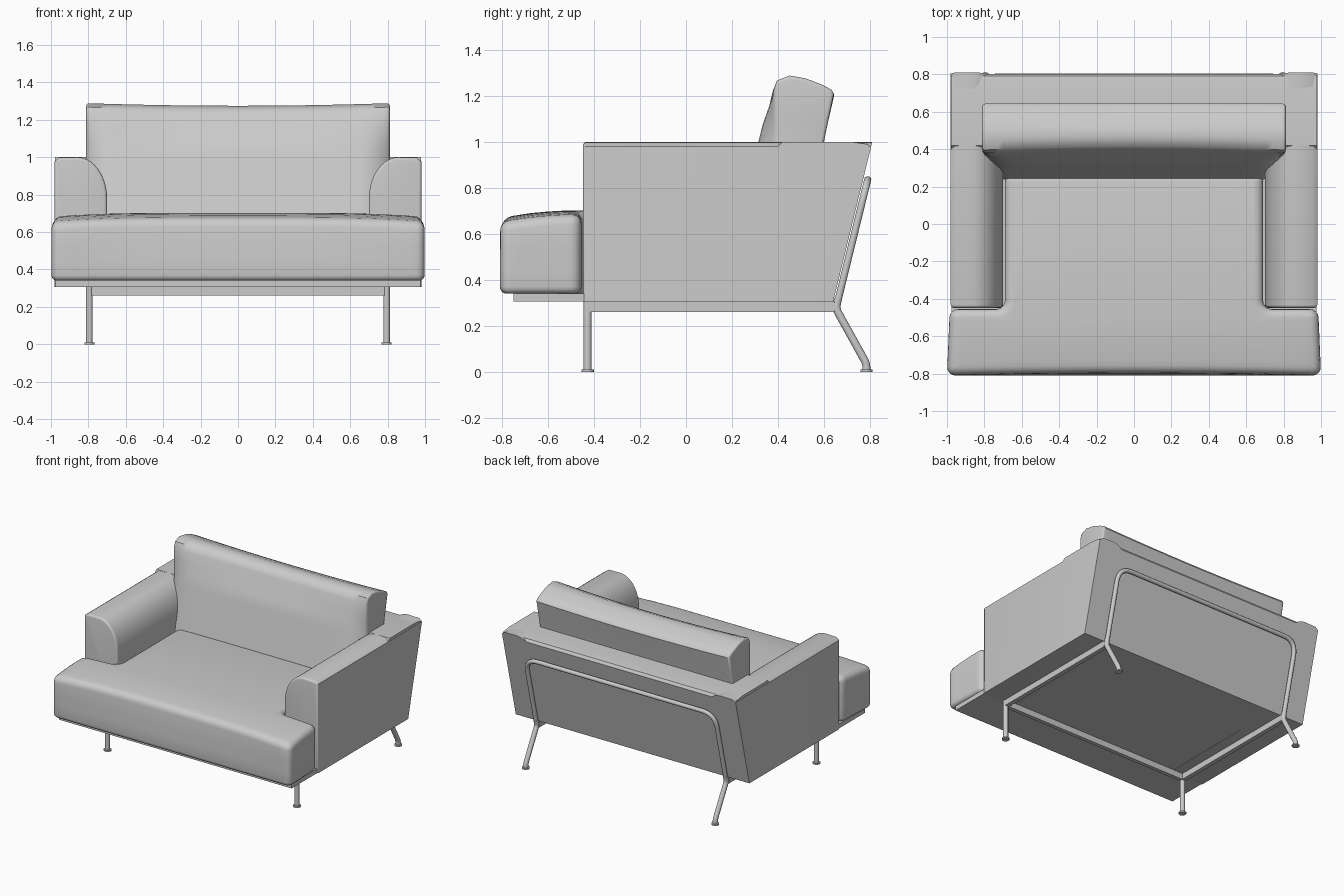
import bpy, bmesh, math
from mathutils import Vector

cube = bpy.data.objects.get("Cube")
if cube:
    bpy.data.objects.remove(cube, do_unlink=True)

# One plain grey for everything
grey = bpy.data.materials.new("soft_grey")
grey.use_nodes = True
GREY = (0.6, 0.6, 0.6, 1)
grey.diffuse_color = GREY
for node in grey.node_tree.nodes:
    if node.type == 'BSDF_PRINCIPLED':
        node.inputs["Base Color"].default_value = GREY


def finish(obj):
    obj.data.materials.clear()
    obj.data.materials.append(grey)
    bpy.ops.object.select_all(action='DESELECT')
    obj.select_set(True)
    bpy.context.view_layer.objects.active = obj
    bpy.ops.object.shade_smooth_by_angle(angle=math.radians(40))


def place(axis, p, d):
    return {'X': (d, p[0], p[1]), 'Y': (p[0], d, p[1]), 'Z': (p[0], p[1], d)}[axis]


def prism(name, axis, pts, a, b, bevel_a=0, bevel_b=0, corner=0, cuts=(), deform=None):
    """Extrude a profile along an axis, round its corners and ends, slice and deform it."""
    bm = bmesh.new()
    ring_a, ring_b = ([bm.verts.new(place(axis, p, d)) for p in pts] for d in (a, b))
    n = len(pts)
    bm.faces.new(ring_a)
    bm.faces.new(ring_b)
    for i in range(n):
        j = (i + 1) % n
        bm.faces.new((ring_a[i], ring_a[j], ring_b[j], ring_b[i]))
    bmesh.ops.recalc_face_normals(bm, faces=bm.faces[:])
    k = 'XYZ'.index(axis)

    def bevel(edges, amount):
        bmesh.ops.bevel(bm, geom=edges, offset=amount, offset_type='OFFSET', segments=4,
                        profile=0.5, affect='EDGES', clamp_overlap=False)

    if corner:
        bevel([e for e in bm.edges if abs(e.verts[0].co[k] - e.verts[1].co[k]) > 1e-4], corner)
    for d, amount in ((a, bevel_a), (b, bevel_b)):
        if amount:
            bevel([e for e in bm.edges if all(abs(v.co[k] - d) < 1e-5 for v in e.verts)], amount)
    for cut_axis, value in cuts:
        no = Vector((0, 0, 0))
        no['XYZ'.index(cut_axis)] = 1
        bmesh.ops.bisect_plane(bm, geom=bm.verts[:] + bm.edges[:] + bm.faces[:],
                               plane_co=no * value, plane_no=no, dist=1e-5)
    if deform:
        for v in bm.verts:
            deform(v.co)
    bmesh.ops.recalc_face_normals(bm, faces=bm.faces[:])
    mesh = bpy.data.meshes.new(name)
    bm.to_mesh(mesh)
    bm.free()
    obj = bpy.data.objects.new(name, mesh)
    bpy.context.collection.objects.link(obj)
    finish(obj)
    return obj


def box(name, x0, x1, y0, y1, z0, z1):
    return prism(name, 'Z', [(x0, y0), (x1, y0), (x1, y1), (x0, y1)], z0, z1)


def rounded(path, radius, steps=6):
    """Replace the inner corners of a path by smooth bends."""
    path = [Vector(p) for p in path]
    out = [path[0]]
    for prev, p, nxt in zip(path, path[1:], path[2:]):
        s = p + (prev - p).normalized() * radius
        e = p + (nxt - p).normalized() * radius
        for i in range(steps + 1):
            t = i / steps
            out.append(s * (1 - t) ** 2 + p * 2 * t * (1 - t) + e * t * t)
    return out + [path[-1]]


def tube(name, path, radius):
    curve = bpy.data.curves.new(name, 'CURVE')
    curve.dimensions = '3D'
    curve.bevel_depth = radius
    curve.bevel_resolution = 3
    curve.use_fill_caps = True
    spline = curve.splines.new('POLY')
    spline.points.add(len(path) - 1)
    for point, p in zip(spline.points, path):
        point.co = (*p, 1)
    obj = bpy.data.objects.new(name, curve)
    bpy.context.collection.objects.link(obj)
    bpy.ops.object.select_all(action='DESELECT')
    obj.select_set(True)
    bpy.context.view_layer.objects.active = obj
    bpy.ops.object.convert(target='MESH')
    finish(bpy.context.view_layer.objects.active)


BASE = 0.305


def back_y(z):
    """Slanted rear plane of the body."""
    return 0.64 + (z - BASE) * 0.245


# Arms with a rounded inner shoulder, cut off along the slanted rear plane
def slant_rear(co):
    if co.y > 0.5:
        co.y = back_y(co.z)


quarter = [math.radians(90 * i / 10) for i in range(11)]
shoulder = [(0.86 - 0.16 * math.cos(t), 0.78 + 0.22 * math.sin(t)) for t in quarter]
arm = [(0.98, BASE), (0.70, BASE)] + shoulder + [(0.955, 0.998), (0.98, 0.98)]
for side, s in (("left", 1), ("right", -1)):
    prism(side + "_arm", 'Y', [(s * x, z) for x, z in arm], -0.448, 0.64,
          bevel_a=0.016, deform=slant_rear)

# Backrest body
prism("back_body", 'X', [(0.30, BASE), (0.64, BASE), (back_y(0.97), 0.97), (0.79, 0.99),
                         (0.72, 1.0), (0.42, 1.0), (0.34, 0.92)], -0.979, 0.979)


# Leaning back cushion, hollowed a little along the top with its ends swept back
def shape_back(co):
    x = abs(co.x) / 0.81
    if co.y < 0.47:
        end = min(1, max(0, (abs(co.x) - 0.66) / 0.15))
        low = min(1, max(0, (1.27 - co.z) / 0.27))
        co.y += 0.07 * end * end * low
    if co.z > 1.1:
        co.z -= 0.014 * (1 - x * x)
        if co.y < 0.5:
            co.y += 0.02 * (1 - x * x)


cushion = [(0.235, 0.66), (0.315, 1.0), (0.355, 1.16), (0.373, 1.23), (0.395, 1.268),
           (0.45, 1.289), (0.52, 1.277), (0.59, 1.25), (0.632, 1.228), (0.643, 1.21),
           (0.60, 1.0), (0.53, 0.66)]
prism("back_cushion", 'X', cushion, -0.812, 0.812, bevel_a=0.015, bevel_b=0.015,
      cuts=[('X', s * x) for x in (0.2, 0.4, 0.55, 0.66, 0.70, 0.74, 0.77) for s in (1, -1)]
      + [('X', 0), ('Z', 0.85), ('Z', 1.08)], deform=shape_back)


# T-shaped seat cushion with a soft crown
def crown(co):
    w = min(1, max(0, (co.z - 0.45) / 0.2))
    front = min(1, max(0, (-0.45 - co.y) / 0.36))
    co.z -= w * (0.022 * abs(co.x) ** 4 + 0.032 * front ** 2)
    if co.y < -0.7:
        co.y += 0.012 * w * (1 - co.x ** 2)


half = [(1.0, -0.81), (0.985, -0.455), (0.69, -0.455), (0.69, 0.27)]
seat = half + [(-x, y) for x, y in reversed(half)]
prism("seat_cushion", 'Z', seat, 0.34, 0.703, bevel_a=0.03, bevel_b=0.042, corner=0.045,
      cuts=[('X', s * x) for x in (0.3, 0.55, 0.65, 0.8, 0.9) for s in (1, -1)]
      + [('X', 0)] + [('Y', y) for y in (-0.74, -0.68, -0.6, -0.52)]
      + [('Z', 0.45), ('Z', 0.55)], deform=crown)

# Platform under the seat, and the flat frame rails
box("seat_platform", -0.975, 0.975, -0.75, 0.62, 0.307, 0.341)
box("front_rail", -0.79, 0.79, -0.44, -0.41, 0.26, 0.306)

for side, s in (("left", 1), ("right", -1)):
    x = s * 0.795
    box(side + "_side_rail", x - 0.016, x + 0.016, -0.43, 0.645, 0.26, 0.306)
    # Straight front leg and foot pads
    tube(side + "_front_leg", [(x, -0.428, 0.005), (x, -0.428, 0.306)], 0.018)
    for end, y in (("front", -0.428), ("rear", 0.785)):
        disc = [(x + 0.027 * math.cos(i * math.pi / 8), y + 0.027 * math.sin(i * math.pi / 8))
                for i in range(16)]
        prism(side + "_" + end + "_foot", 'Z', disc, 0, 0.01)
    # Splayed rear leg
    tube(side + "_rear_leg", rounded([(x, 0.785, 0.005), (x, 0.785, 0.035), (x, 0.652, 0.275),
                                      (x, 0.662, 0.32)], 0.02), 0.018)

# Tube loop that runs up behind the backrest
X, TOP = 0.795, (0.79, 0.835)
tube("back_loop", rounded([(-X, 0.655, 0.285), (-X, *TOP), (X, *TOP), (X, 0.655, 0.285)],
                          0.11, 10), 0.016)
